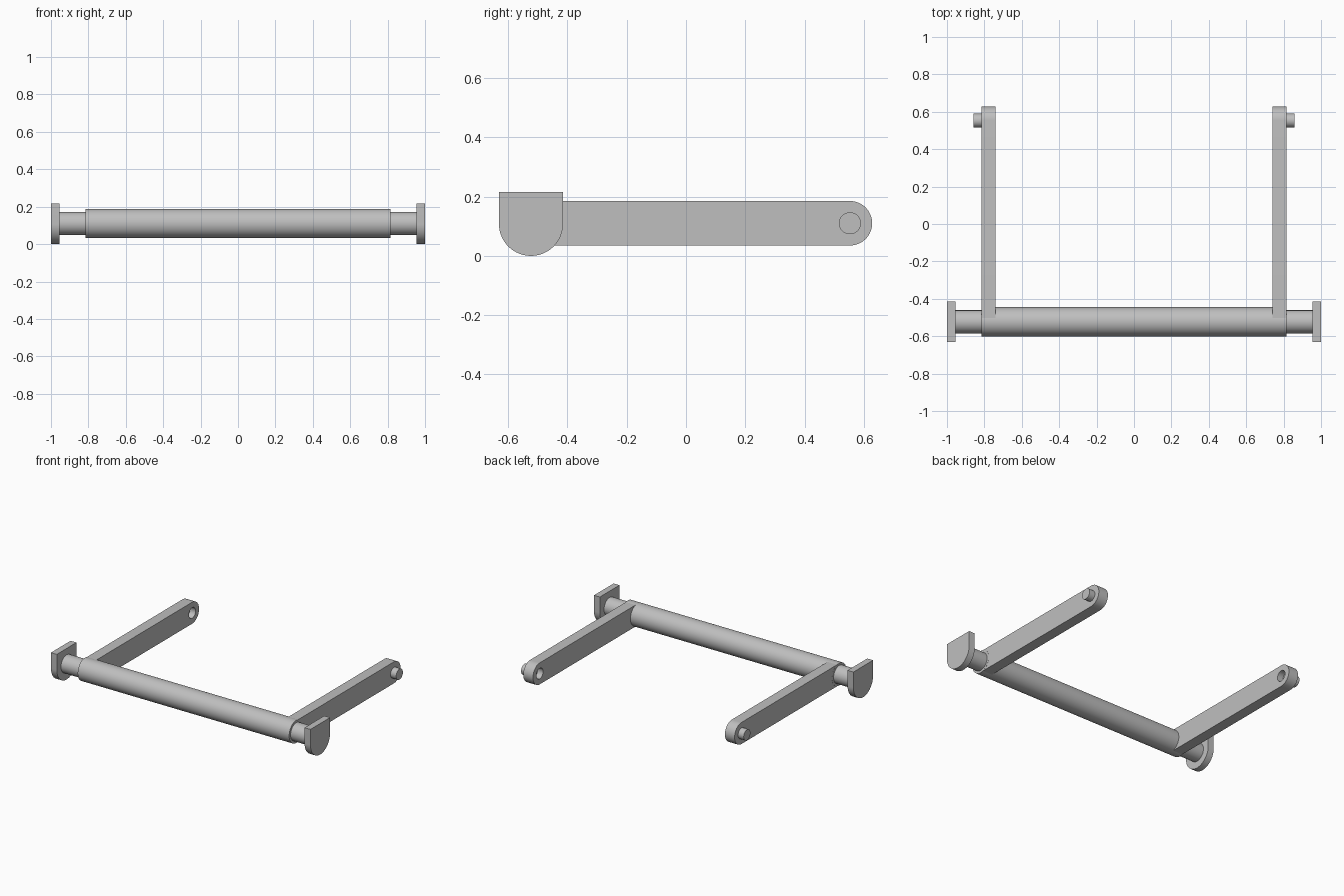
import bpy, bmesh, math
from mathutils import Vector

cube = bpy.data.objects.get("Cube")
if cube:
    bpy.data.objects.remove(cube, do_unlink=True)

GREY = bpy.data.materials.new("plain grey")
GREY.use_nodes = True
colour = (0.52, 0.52, 0.52, 1)
GREY.diffuse_color = colour
GREY.node_tree.nodes["Principled BSDF"].inputs["Base Color"].default_value = colour

AXIS_Y, AXIS_Z = -0.523, 0.11   # centre line of the crossbar
PIN_Y = 0.553                   # centre of the rounded arm tips


def arc(y, z, radius, start, end, steps):
    """Points on an arc in the side (y, z) plane, angles in degrees."""
    angles = [math.radians(start + (end - start) * i / steps) for i in range(steps + 1)]
    return [(y + radius * math.cos(a), z + radius * math.sin(a)) for a in angles]


def circle(y, radius):
    return arc(y, AXIS_Z, radius, 0, 360, 64)[:-1]


def extrude_x(name, outline, x0, x1):
    """Extrude a side outline from x0 to x1."""
    bm = bmesh.new()
    face = bm.faces.new([bm.verts.new((x0, y, z)) for y, z in outline])
    result = bmesh.ops.extrude_face_region(bm, geom=[face])
    moved = [v for v in result["geom"] if isinstance(v, bmesh.types.BMVert)]
    bmesh.ops.translate(bm, verts=moved, vec=Vector((x1 - x0, 0, 0)))
    bmesh.ops.recalc_face_normals(bm, faces=bm.faces)
    mesh = bpy.data.meshes.new(name)
    bm.to_mesh(mesh)
    bm.free()
    mesh.materials.append(GREY)
    obj = bpy.data.objects.new(name, mesh)
    bpy.context.collection.objects.link(obj)
    return obj


def activate(obj):
    bpy.ops.object.select_all(action='DESELECT')
    obj.select_set(True)
    bpy.context.view_layer.objects.active = obj


def smooth(obj):
    activate(obj)
    bpy.ops.object.shade_smooth_by_angle(angle=math.radians(30))


# Crossbar
smooth(extrude_x("crossbar", circle(AXIS_Y, 0.078), -0.815, 0.815))

# Arm: straight bar with a rounded tip, starting inside the crossbar
arm_outline = arc(PIN_Y, AXIS_Z, 0.075, -90, 90, 32)
arm_outline += [(AXIS_Y, AXIS_Z + 0.075), (AXIS_Y, AXIS_Z - 0.075)]

# End plate: half round below, square above
plate_outline = arc(AXIS_Y, AXIS_Z - 0.002, 0.108, 180, 360, 40)
plate_outline += [(AXIS_Y + 0.108, 0.216), (AXIS_Y - 0.108, 0.216)]

for side, s in (("left", 1), ("right", -1)):
    # Axle stub and end plate
    smooth(extrude_x(side + "_axle", circle(AXIS_Y, 0.062), s * 0.80, s * 0.96))
    smooth(extrude_x(side + "_end_plate", plate_outline, s * 0.955, s * 1.0))

    # Arm with a blind socket on its inner face
    arm = extrude_x(side + "_arm", arm_outline, s * 0.74, s * 0.8145)
    cutter = extrude_x(side + "_socket_cutter", circle(PIN_Y, 0.037), s * 0.70, s * 0.783)
    cutter.hide_render = True
    socket = arm.modifiers.new("socket", 'BOOLEAN')
    socket.operation = 'DIFFERENCE'
    socket.solver = 'EXACT'
    socket.object = cutter
    activate(arm)
    bpy.ops.object.modifier_apply(modifier=socket.name)
    bpy.data.objects.remove(cutter, do_unlink=True)
    smooth(arm)

    # Pin on the outer face
    smooth(extrude_x(side + "_pin", circle(PIN_Y, 0.037), s * 0.80, s * 0.858))
